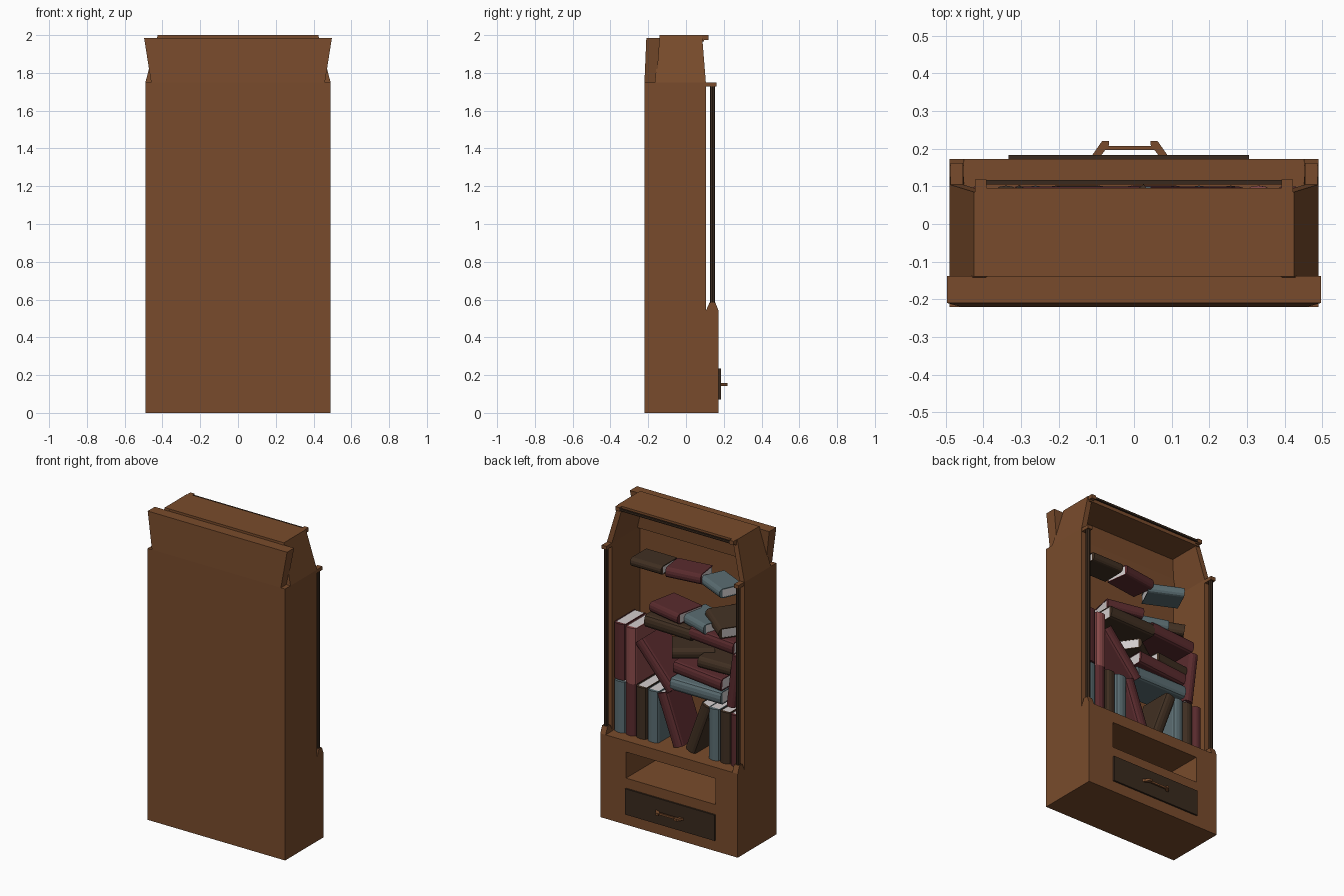
import bpy, bmesh, math
from mathutils import Euler, Vector

if "Cube" in bpy.data.objects:
    bpy.data.objects.remove(bpy.data.objects["Cube"])


def material(name, rgb):
    m = bpy.data.materials.new(name)
    m.diffuse_color = (*rgb, 1)
    m.use_nodes = True
    m.node_tree.nodes["Principled BSDF"].inputs["Base Color"].default_value = m.diffuse_color
    return m


WOOD = material("warm wood", (0.190, 0.071, 0.025))
DARK = material("dark wood", (0.042, 0.023, 0.013))
RED = material("dark red cover", (0.102, 0.024, 0.027))
ROSE = material("rose red cover", (0.260, 0.070, 0.070))
TEAL = material("slate teal cover", (0.105, 0.155, 0.170))
BROWN = material("brown cover", (0.052, 0.029, 0.016))
PAGE = material("paper", (0.65, 0.61, 0.61))


def finish(name, bm, mats):
    bmesh.ops.recalc_face_normals(bm, faces=bm.faces)
    me = bpy.data.meshes.new(name)
    bm.to_mesh(me)
    bm.free()
    for m in mats:
        me.materials.append(m)
    ob = bpy.data.objects.new(name, me)
    bpy.context.collection.objects.link(ob)
    return ob


def extrude(bm, pts, offset, mat=0):
    """Extrude a closed 3D outline along an offset."""
    a = [bm.verts.new(p) for p in pts]
    b = [bm.verts.new([p[i] + offset[i] for i in range(3)]) for p in pts]
    n = len(pts)
    faces = [bm.faces.new(a), bm.faces.new(b[::-1])]
    faces += [bm.faces.new((a[i], b[i], b[(i + 1) % n], a[(i + 1) % n])) for i in range(n)]
    for f in faces:
        f.material_index = mat


def taper(name, low, high, mat=WOOD):
    """Block between two rectangles (x0, x1, y0, y1, z)."""
    bm = bmesh.new()
    rings = [[bm.verts.new((x, y, r[4])) for x, y in
              ((r[0], r[2]), (r[1], r[2]), (r[1], r[3]), (r[0], r[3]))] for r in (low, high)]
    bm.faces.new(rings[0])
    bm.faces.new(rings[1])
    for i in range(4):
        j = (i + 1) % 4
        bm.faces.new((rings[0][i], rings[0][j], rings[1][j], rings[1][i]))
    return finish(name, bm, [mat])


def box(name, x0, x1, y0, y1, z0, z1, mat=WOOD):
    return taper(name, (x0, x1, y0, y1, z0), (x0, x1, y0, y1, z1), mat)


def flip(r, s):
    return r if s > 0 else (-r[1], -r[0], *r[2:])


# Base with an open niche above the drawer
box("back_panel", -.49, .49, -.22, -.18, 0, 1.75)
box("base_block", -.49, .49, -.18, .173, 0, .30)
box("base_left_of_niche", -.49, -.333, -.18, .173, .30, .468)
box("base_right_of_niche", .306, .49, -.18, .173, .30, .468)
box("base_shelf", -.49, .49, -.18, .173, .468, .54)
box("drawer_front", -.333, .306, .165, .184, .07, .236, DARK)

# Drawer handle
box("handle_bar", -.09, .068, .196, .207, .145, .157)
for s in (1, -1):
    bm = bmesh.new()
    pts = [(-.011 + s * x, y, .143) for x, y in ((.102, .18), (.078, .18), (.055, .21), (.055, .22), (.074, .22))]
    extrude(bm, pts, (0, 0, .015))
    finish("handle_arm", bm, [WOOD])

# Mirrored side parts
for s in (1, -1):
    box("side_panel", *flip((.455, .49, -.18, .105, .54, 1.75), s))
    # foot bracket and upper bracket holding the post
    bm = bmesh.new()
    extrude(bm, [(s * .452, y, z) for y, z in
                 ((.105, .54), (.125, .585), (.155, .585), (.173, .54))], (s * .038, 0, 0))
    finish("post_foot", bm, [WOOD])
    box("post_cap", *flip((.455, .488, .10, .162, 1.727, 1.75), s))
    # dark post
    bpy.ops.mesh.primitive_cylinder_add(vertices=8, radius=.014, depth=1.15,
                                        location=(s * .471, .14, 1.157))
    post = bpy.context.object
    post.name = "post"
    post.data.materials.append(DARK)
    # crown side and rod bracket
    taper("crown_side", flip((.455, .49, -.165, .105, 1.75), s),
          flip((.39, .425, -.14, .085, 2.0), s))
    box("rod_bracket", *flip((.392, .422, .07, .118, 1.975, 2.0), s))

# Crown: back, top, rod and flared rear board
taper("crown_back", (-.46, .46, -.20, -.172, 1.75), (-.40, .40, -.14, -.12, 1.97))
box("crown_top", -.42, .42, -.14, .095, 1.965, 2.0)
box("crown_rod", -.395, .395, .105, .117, 1.98, 1.992, DARK)
taper("flared_board", (-.46, .46, -.22, -.155, 1.75), (-.497, .497, -.21, -.138, 1.985))


def book(cover, loc, tilt=0, yaw=0, size=(.08, .22, .335), roll=0):
    """Upright book, rounded spine towards +y; tilt 90 lays it flat."""
    t, d, h = size
    c, bulge, r = .006, .022, t / 2
    bm = bmesh.new()
    arc = [(-r * math.cos(math.pi * i / 6), d / 2 - bulge + bulge * math.sin(math.pi * i / 6))
           for i in range(7)]
    outline = [(-r, -d / 2)] + arc + [(r, -d / 2), (r - c, -d / 2), (r - c, d / 2 - bulge),
                                      (c - r, d / 2 - bulge), (c - r, -d / 2)]
    extrude(bm, [(x, y, -h / 2) for x, y in outline], (0, 0, h))
    block = [(c - r, .004 - d / 2), (r - c, .004 - d / 2), (r - c, d / 2 - bulge), (c - r, d / 2 - bulge)]
    extrude(bm, [(x, y, .002 - h / 2) for x, y in block], (0, 0, h - .004), 1)
    ob = finish("book", bm, [cover, PAGE])
    ob.location = loc
    ob.rotation_euler = Euler([math.radians(a) for a in (roll, tilt, yaw)])


# Bottom row: upright and leaning books
for cover, x, tilt, t, h in ((TEAL, .410, 0, .08, .33), (RED, .333, 0, .07, .335),
                             (BROWN, .257, 0, .075, .33), (TEAL, .173, 0, .08, .33),
                             (RED, .052, 20, .075, .34), (BROWN, -.150, -20, .075, .34),
                             (TEAL, -.262, 0, .075, .33), (BROWN, -.340, 0, .07, .33),
                             (RED, -.410, 0, .06, .33)):
    lift = h / 2 * math.cos(math.radians(tilt)) + t / 2 * abs(math.sin(math.radians(tilt)))
    book(cover, (x, -.008, .54 + lift), tilt, 0, (t, .22, h))

# Second level: upright pair, leaning books
book(RED, (.410, -.008, 1.06), 0, 0, (.08, .22, .36))
book(ROSE, (.330, -.008, 1.055), 0, 0, (.075, .22, .36))
book(RED, (.160, -.02, 1.03), 41, 0, (.075, .24, .35))
book(RED, (-.385, -.02, 1.07), -7, 0, (.06, .20, .34))

# Flat pile and floating top books
SHIFT = Vector((.045, -.04, -.02))
for cover, loc, tilt, yaw, size in (
        (TEAL, (-.18, .03, .965), 90, 0, (.08, .22, .36)),
        (RED, (-.19, .03, 1.065), 85, 0, (.08, .22, .34)),
        (BROWN, (-.07, .00, 1.165), 90, 35, (.065, .18, .25)),
        (BROWN, (-.295, .01, 1.14), 88, 5, (.07, .19, .25)),
        (BROWN, (.03, .02, 1.31), 89, 0, (.08, .21, .33)),
        (RED, (-.28, .02, 1.31), 86, 0, (.08, .21, .31)),
        (RED, (.05, .01, 1.39), 90, -12, (.065, .20, .24)),
        (TEAL, (-.155, .01, 1.375), 90, -18, (.065, .19, .23)),
        (BROWN, (-.31, .00, 1.40), 82, -35, (.07, .19, .23)),
        (BROWN, (.20, .02, 1.655), 90, 0, (.055, .165, .22)),
        (RED, (-.045, .01, 1.655), 90, 8, (.065, .16, .23)),
        (TEAL, (-.286, .02, 1.64), 90, -25, (.06, .16, .22))):
    book(cover, Vector(loc) + SHIFT, tilt, yaw, size)
